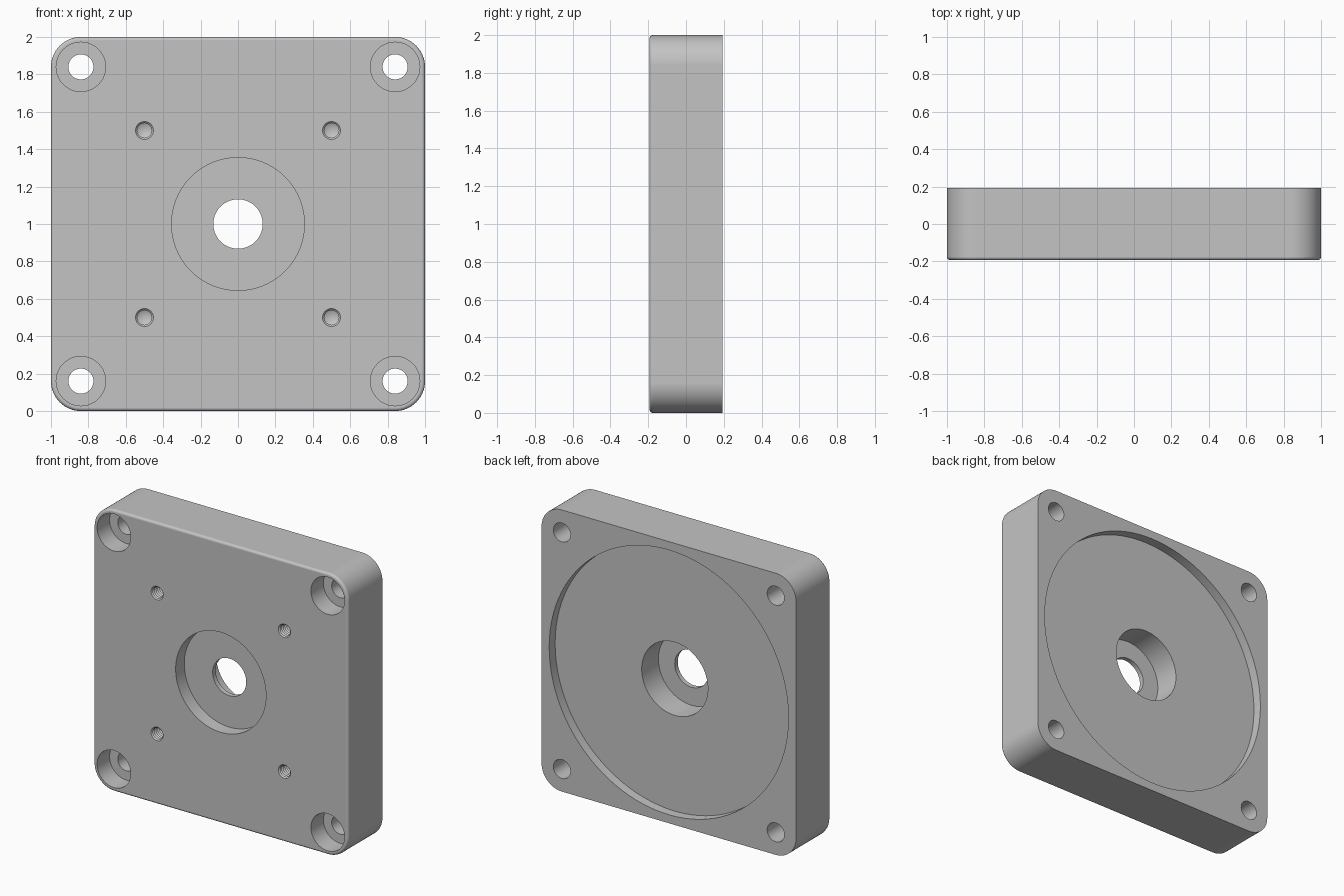
import bpy, bmesh, math
from mathutils import Matrix, Vector

if "Cube" in bpy.data.objects:
    bpy.data.objects.remove(bpy.data.objects["Cube"], do_unlink=True)

HALF = 0.193            # half the plate thickness
CORNER = 0.16           # corner rounding
SPAN = 1 - CORNER       # corner bolt offset
OVER = 0.05             # cutter overshoot
FRONT, BACK = -HALF, HALF

grey = bpy.data.materials.new("machined_grey")
grey.use_nodes = True
colour = (0.55, 0.55, 0.55, 1)
grey.diffuse_color = colour
grey.node_tree.nodes["Principled BSDF"].inputs["Base Color"].default_value = colour


def make_object(name, bm):
    bmesh.ops.recalc_face_normals(bm, faces=bm.faces[:])
    mesh = bpy.data.meshes.new(name)
    bm.to_mesh(mesh)
    bm.free()
    mesh.materials.append(grey)
    obj = bpy.data.objects.new(name, mesh)
    bpy.context.collection.objects.link(obj)
    return obj


def lathe(bm, profile, x, z, steps):
    """Revolve (radius, y) points about the y axis and move to x, z."""
    verts = [bm.verts.new((r, y, 0)) for r, y in profile]
    edges = [bm.edges.new(pair) for pair in zip(verts, verts[1:])]
    result = bmesh.ops.spin(bm, geom=verts + edges, cent=(0, 0, 0),
                            axis=(0, 1, 0), angle=math.tau, steps=steps)
    new = {v for v in bm.verts if v.tag is False}
    bmesh.ops.remove_doubles(bm, verts=list(new), dist=0.0001)
    new = [v for v in bm.verts if not v.tag]
    bmesh.ops.translate(bm, verts=new, vec=(x, 0, z))
    for v in new:
        v.tag = True


# Rounded plate with a softened front rim
bm = bmesh.new()
outline = []
for quarter in range(4):
    mid = math.pi / 4 + quarter * math.pi / 2
    cx = math.copysign(SPAN, math.cos(mid))
    cz = 1 + math.copysign(SPAN, math.sin(mid))
    for i in range(17):
        a = (quarter + i / 16) * math.pi / 2
        outline.append(bm.verts.new((cx + CORNER * math.cos(a), BACK,
                                     cz + CORNER * math.sin(a))))
back_face = bm.faces.new(outline)
extruded = bmesh.ops.extrude_face_region(bm, geom=[back_face], use_keep_orig=True)
front_verts = [g for g in extruded["geom"] if isinstance(g, bmesh.types.BMVert)]
bmesh.ops.translate(bm, verts=front_verts, vec=(0, FRONT - BACK, 0))
bmesh.ops.recalc_face_normals(bm, faces=bm.faces[:])
rim = [e for e in bm.edges if all(v.co.y < 0 for v in e.verts)]
bmesh.ops.bevel(bm, geom=rim, offset=0.018, offset_type='OFFSET',
                segments=4, profile=0.5, affect='EDGES')
plate = make_object("mounting_plate", bm)

# Cutters for every bore
bm = bmesh.new()

# Centre: front counterbore, thin lip, rear bore, wide rear recess
lathe(bm, [(0, FRONT - OVER), (0.355, FRONT - OVER), (0.355, FRONT + 0.097),
           (0.132, FRONT + 0.097), (0.132, BACK - 0.255),
           (0.26, BACK - 0.255), (0.26, BACK - 0.067),
           (0.94, BACK - 0.067), (0.94, BACK + OVER), (0, BACK + OVER)],
      0, 1, 96)

# Threaded blind hole profile: alternating crest and root
PITCH, TURNS = 0.018, 11
thread = [(0, FRONT - OVER), (0.048, FRONT - OVER)]
for i in range(TURNS):
    y = FRONT + i * PITCH
    thread += [(0.048, y), (0.039, y + PITCH / 2)]
thread += [(0.039, FRONT + TURNS * PITCH), (0, FRONT + TURNS * PITCH + 0.02)]

for sx in (-1, 1):
    for sz in (-1, 1):
        # Counterbored corner bolt holes
        lathe(bm, [(0, FRONT - OVER), (0.132, FRONT - OVER),
                   (0.132, FRONT + 0.14), (0.067, FRONT + 0.14),
                   (0.067, BACK + OVER), (0, BACK + OVER)],
              sx * SPAN, 1 + sz * SPAN, 48)
        # Threaded holes
        lathe(bm, thread, sx * 0.5, 1 + sz * 0.5, 32)
cutter = make_object("bore_cutter", bm)
cutter.hide_render = True

# Cut the bores, then shade
cut = plate.modifiers.new("bores", 'BOOLEAN')
cut.operation = 'DIFFERENCE'
cut.solver = 'EXACT'
cut.object = cutter
bpy.ops.object.select_all(action='DESELECT')
plate.select_set(True)
bpy.context.view_layer.objects.active = plate
bpy.ops.object.modifier_apply(modifier=cut.name)
bpy.data.objects.remove(cutter, do_unlink=True)
bpy.ops.object.shade_smooth_by_angle(angle=math.radians(30))
weighted = plate.modifiers.new("even_shading", 'WEIGHTED_NORMAL')
weighted.keep_sharp = True
